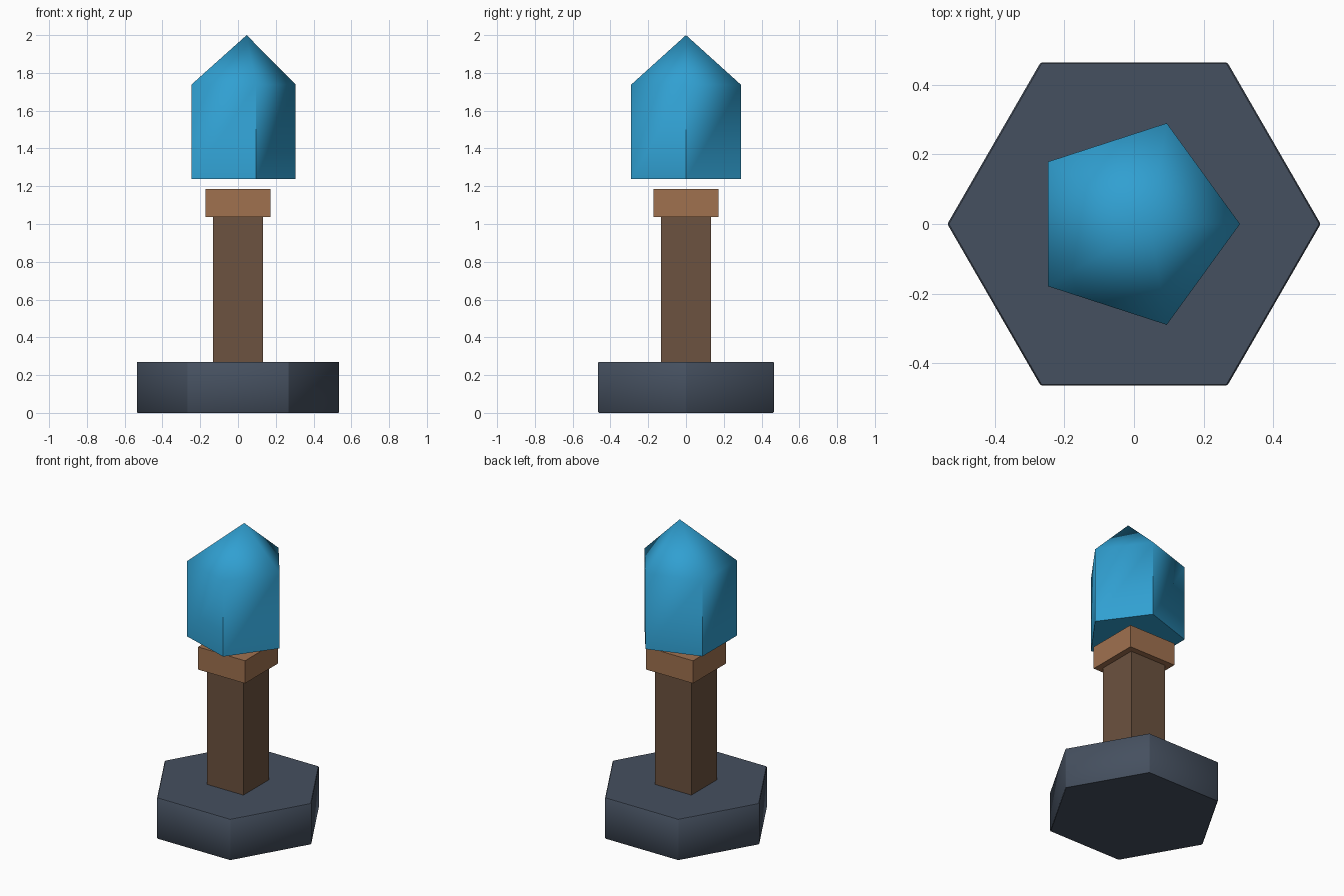
import bpy, bmesh
from math import sin, cos, tau, radians

if "Cube" in bpy.data.objects:
    bpy.data.objects.remove(bpy.data.objects["Cube"])


def build(name, color, ring, z0, z1, apex=None, bevel=0.0, smooth=None):
    """Extrude a ring of xy points from z0 to z1, closed by a flat cap or a point."""
    bm = bmesh.new()
    low = [bm.verts.new((x, y, z0)) for x, y in ring]
    top = [bm.verts.new((x, y, z1)) for x, y in ring]
    tip = bm.verts.new(apex) if apex else None
    n = len(ring)
    bm.faces.new(low[::-1])
    for i in range(n):
        j = (i + 1) % n
        bm.faces.new((low[i], low[j], top[j], top[i]))
        if tip:
            bm.faces.new((top[i], top[j], tip))
    if not tip:
        bm.faces.new(top)
    if bevel:
        bmesh.ops.bevel(bm, geom=bm.edges[:], offset=bevel, segments=1,
                        affect='EDGES', profile=0.5)
    bmesh.ops.recalc_face_normals(bm, faces=bm.faces[:])
    mesh = bpy.data.meshes.new(name)
    bm.to_mesh(mesh)
    bm.free()
    obj = bpy.data.objects.new(name, mesh)
    bpy.context.collection.objects.link(obj)
    mat = bpy.data.materials.new(name + "_color")
    mat.diffuse_color = (*color, 1)
    mat.use_nodes = True
    mat.node_tree.nodes["Principled BSDF"].inputs["Base Color"].default_value = mat.diffuse_color
    mesh.materials.append(mat)
    if smooth:
        bpy.ops.object.select_all(action='DESELECT')
        obj.select_set(True)
        bpy.context.view_layer.objects.active = obj
        bpy.ops.object.shade_smooth_by_angle(angle=radians(smooth))
    return obj


def polygon(n, r):
    return [(r * cos(tau * i / n), r * sin(tau * i / n)) for i in range(n)]


def square(h):
    return [(-h, -h), (h, -h), (h, h), (-h, h)]


# Hexagonal stone foot with a hairline bevel
build("base", (0.06, 0.08, 0.115), polygon(6, 0.537), 0, 0.27, bevel=0.004, smooth=40)

# Square wooden post and its collar
build("post", (0.15, 0.085, 0.05), square(0.133), 0.27, 1.04)
build("collar", (0.35, 0.165, 0.078), square(0.172), 1.036, 1.186)

# Floating five-sided crystal with an off-centre tip
build("crystal", (0.03, 0.35, 0.64), polygon(5, 0.305), 1.238, 1.738,
      apex=(0.046, 0, 2.0), smooth=60)
